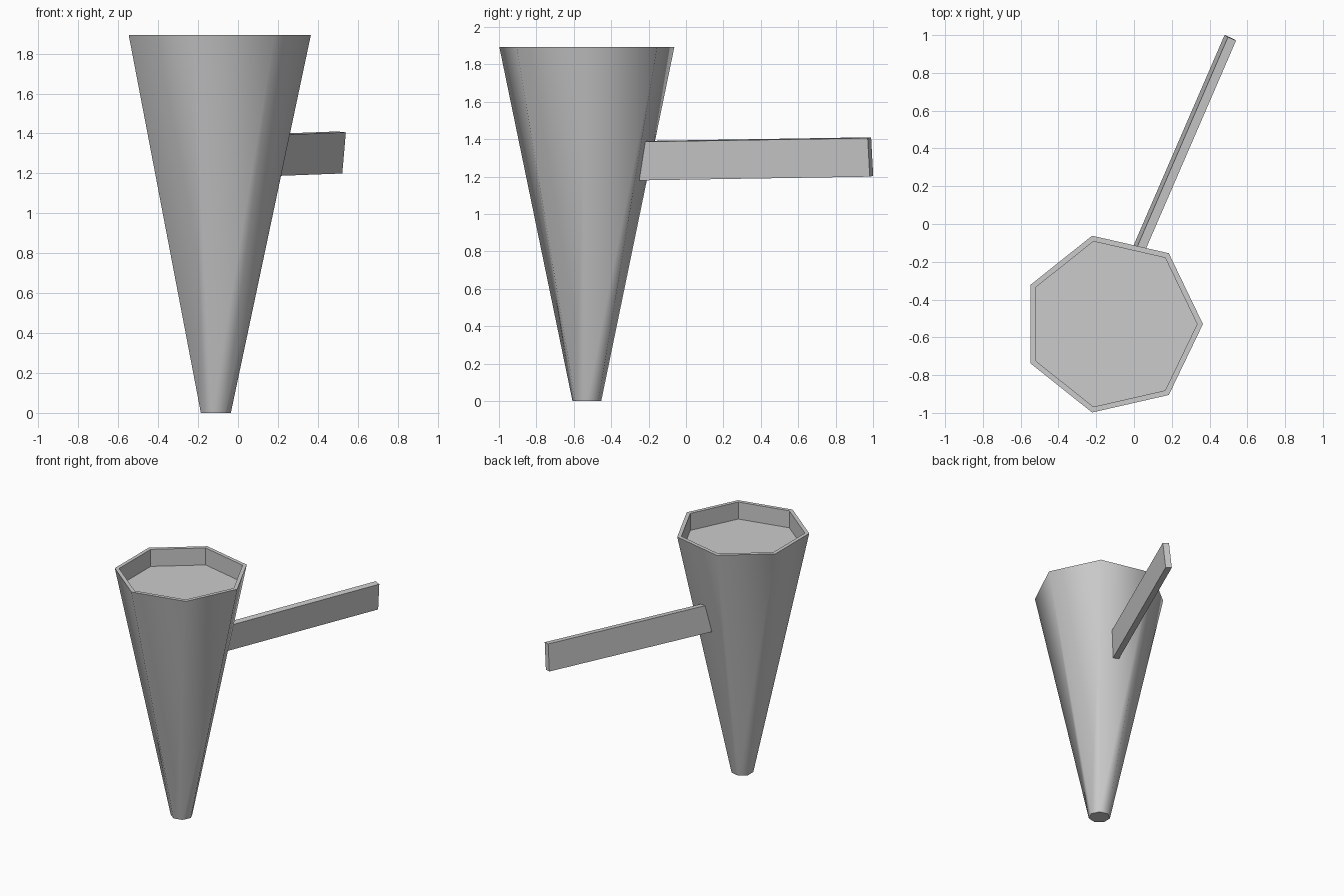
import bpy, bmesh
from math import sin, cos, tau, radians
from mathutils import Matrix, Vector

if "Cube" in bpy.data.objects:
    bpy.data.objects.remove(bpy.data.objects["Cube"])

SIDES = 7
CENTER = Vector((-0.115, -0.53, 0))


def make_object(name, bm):
    bmesh.ops.recalc_face_normals(bm, faces=bm.faces)
    mesh = bpy.data.meshes.new(name)
    bm.to_mesh(mesh)
    bm.free()
    obj = bpy.data.objects.new(name, mesh)
    bpy.context.collection.objects.link(obj)
    return obj


# Seven-sided tapered body with a shallow recess in the top: (radius, z) rings
profile = [(0.079, 0), (0.48, 1.893), (0.449, 1.893), (0.449, 1.76)]
bm = bmesh.new()
rings = [[bm.verts.new(CENTER + Vector((r * cos(tau * i / SIDES), r * sin(tau * i / SIDES), z)))
          for i in range(SIDES)] for r, z in profile]
for k in range(len(rings) - 1):
    a, b = rings[k], rings[k + 1]
    for i in range(SIDES):
        j = (i + 1) % SIDES
        face = bm.faces.new((a[i], a[j], b[j], b[i]))
        face.smooth = (k == 0)  # only the outer wall is smooth shaded
bm.faces.new(rings[0][::-1])
bm.faces.new(rings[-1])
make_object("torch_body", bm)

# Flat bar bracket, slightly pitched and rolled, running into the body
length, thickness, height = 1.38, 0.047, 0.207
bm = bmesh.new()
bmesh.ops.create_cube(bm, size=1, matrix=Matrix.Translation((-length / 2, 0, 0))
                      @ Matrix.Diagonal((length, thickness, height, 1)))
bar = make_object("wall_bracket", bm)
bar.matrix_world = (Matrix.Translation((0.51, 0.986, 1.305))
                    @ Matrix.Rotation(radians(66.6), 4, 'Z')
                    @ Matrix.Rotation(-0.015, 4, 'Y')
                    @ Matrix.Rotation(0.1, 4, 'X'))
